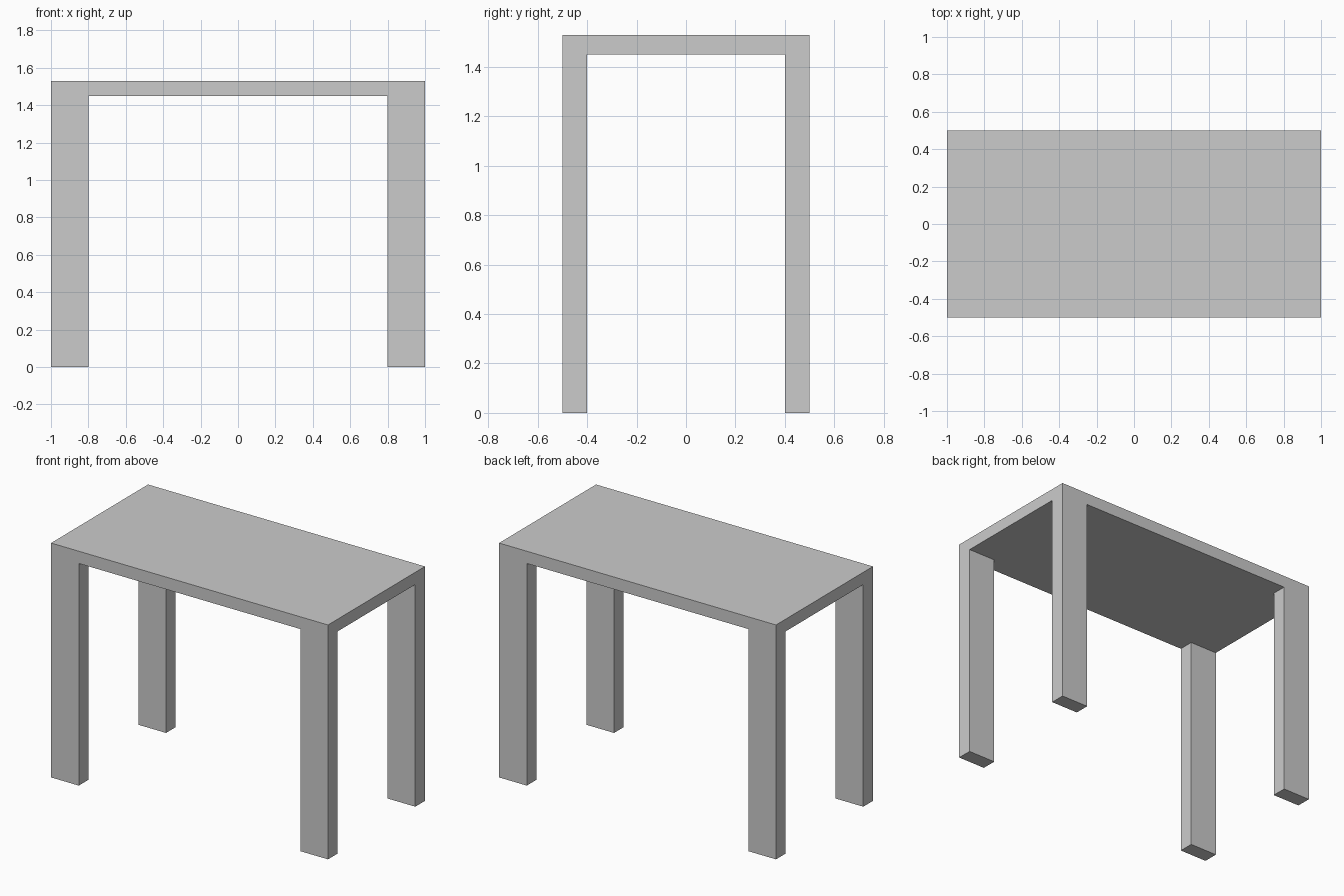
import bpy
import bmesh

if "Cube" in bpy.data.objects:
    bpy.data.objects.remove(bpy.data.objects["Cube"])

LENGTH, DEPTH = 2.0, 1.0
LEG_X, LEG_Y = 0.2, 0.1
UNDERSIDE, HEIGHT = 1.45, 1.53

bm = bmesh.new()

# Table top: a slab cut into a 3 x 3 layout so the corners match the legs
xs = [-LENGTH / 2, -LENGTH / 2 + LEG_X, LENGTH / 2 - LEG_X, LENGTH / 2]
ys = [-DEPTH / 2, -DEPTH / 2 + LEG_Y, DEPTH / 2 - LEG_Y, DEPTH / 2]
grid = [[bm.verts.new((x, y, UNDERSIDE)) for y in ys] for x in xs]
under = {}
for i in range(3):
    for j in range(3):
        under[i, j] = bm.faces.new((grid[i][j], grid[i][j + 1],
                                    grid[i + 1][j + 1], grid[i + 1][j]))
slab = bmesh.ops.extrude_face_region(bm, geom=list(under.values()),
                                     use_keep_orig=True)
for v in slab["geom"]:
    if isinstance(v, bmesh.types.BMVert):
        v.co.z = HEIGHT

# Legs: pull the four corner faces of the underside down to the floor
for i in (0, 2):
    for j in (0, 2):
        leg = bmesh.ops.extrude_discrete_faces(bm, faces=[under[i, j]])
        for v in leg["faces"][0].verts:
            v.co.z = 0.0

bmesh.ops.recalc_face_normals(bm, faces=bm.faces)
mesh = bpy.data.meshes.new("table")
bm.to_mesh(mesh)
bm.free()
table = bpy.data.objects.new("table", mesh)
bpy.context.collection.objects.link(table)
